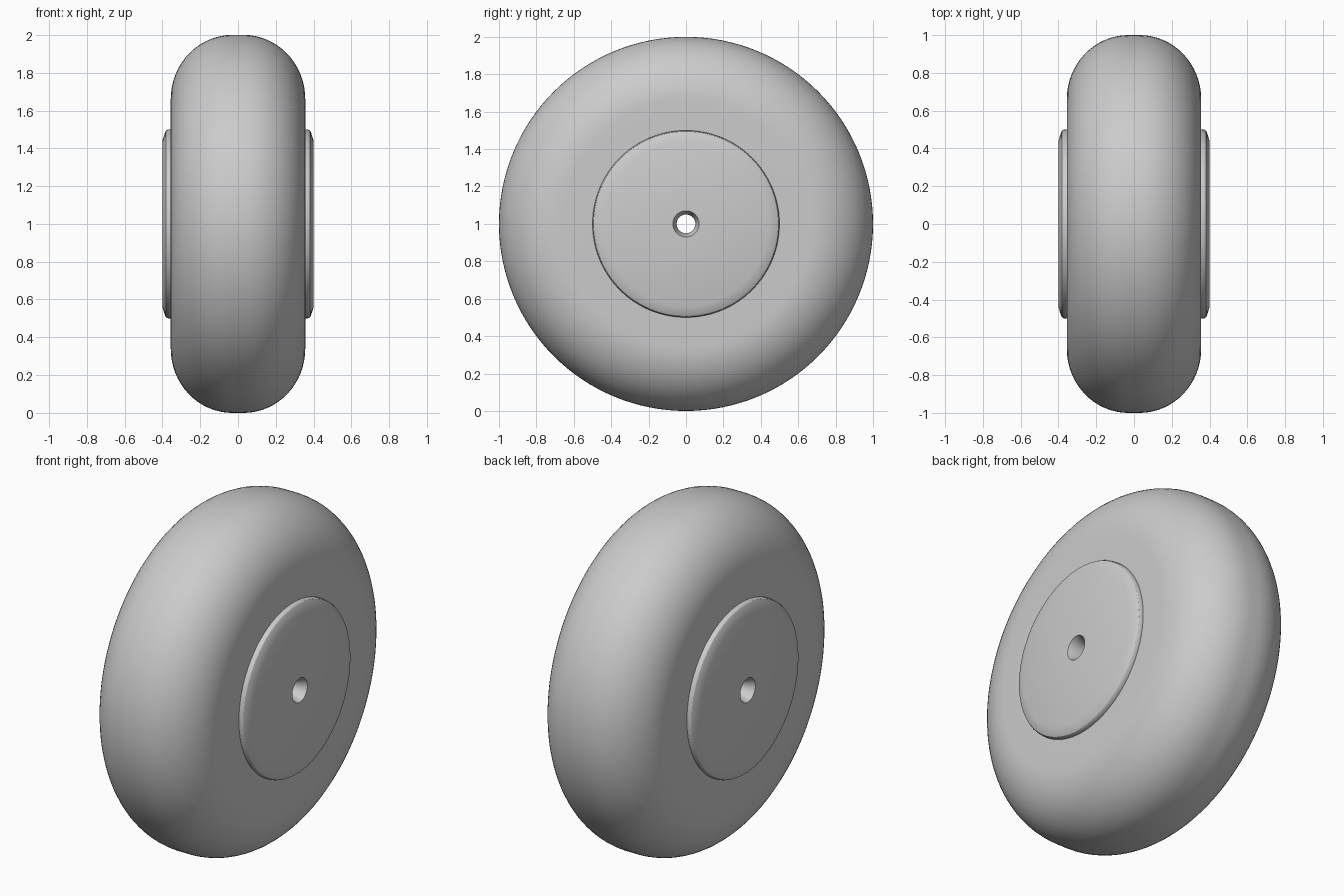
import bpy, bmesh
from math import sin, cos, pi, radians

if "Cube" in bpy.data.objects:
    bpy.data.objects.remove(bpy.data.objects["Cube"])

AXLE_Z = 1.0


def lathe(name, profile, sides=128, angle=30):
    """Spin a closed (x, radius) profile around the x axis at axle height."""
    bm = bmesh.new()
    rings = []
    for i in range(sides):
        a = 2 * pi * i / sides
        rings.append([bm.verts.new((x, r * sin(a), AXLE_Z + r * cos(a))) for x, r in profile])
    n = len(profile)
    for i in range(sides):
        r0, r1 = rings[i], rings[(i + 1) % sides]
        for j in range(n):
            k = (j + 1) % n
            bm.faces.new((r0[j], r0[k], r1[k], r1[j]))
    bmesh.ops.recalc_face_normals(bm, faces=bm.faces)
    mesh = bpy.data.meshes.new(name)
    bm.to_mesh(mesh)
    bm.free()
    obj = bpy.data.objects.new(name, mesh)
    bpy.context.collection.objects.link(obj)
    bpy.ops.object.select_all(action='DESELECT')
    obj.select_set(True)
    bpy.context.view_layer.objects.active = obj
    bpy.ops.object.shade_smooth_by_angle(angle=radians(angle))
    return obj


def mirrored(half):
    """Complete a right-hand half profile with its left-hand mirror."""
    return half + [(-x, r) for x, r in reversed(half)]


# Tyre: flat sidewalls with a fully rounded shoulder
steps = 16
shoulder = [(0.03 + 0.326 * cos(pi / 2 * i / steps), 0.66 + 0.34 * sin(pi / 2 * i / steps))
            for i in range(steps + 1)]
lathe("tyre", mirrored([(0.356, 0.49)] + shoulder))

# Hub: disc with bevelled rim and a countersunk axle bore
hub_half = [(0.35, 0.05), (0.4, 0.07), (0.4, 0.44), (0.386, 0.485),
            (0.381, 0.494), (0.372, 0.499), (0.36, 0.5)]
lathe("hub", mirrored(hub_half), angle=25)
